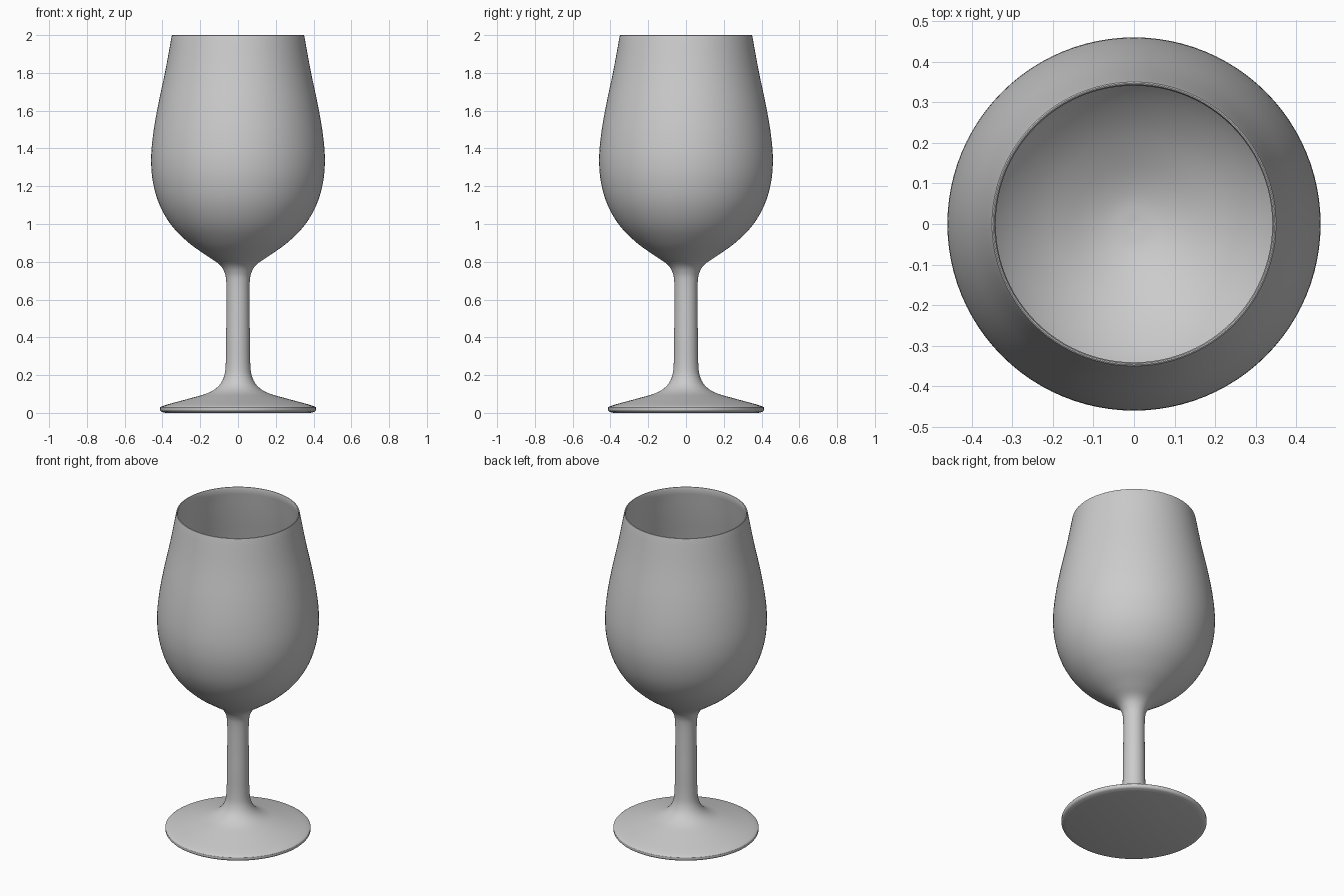
import bpy
import bmesh
import math
from mathutils import Vector

cube = bpy.data.objects.get("Cube")
if cube:
    bpy.data.objects.remove(cube, do_unlink=True)

SIDES = 96
STEPS = 5

glass = bpy.data.materials.new("pale_grey")
glass.use_nodes = True
colour = (0.6, 0.6, 0.6, 1)
glass.diffuse_color = colour
glass.node_tree.nodes["Principled BSDF"].inputs["Base Color"].default_value = colour


def smooth_curve(points):
    """Smooth curve through (radius, height) points."""
    pts = [Vector(p) for p in points]
    pts = [2 * pts[0] - pts[1]] + pts + [2 * pts[-1] - pts[-2]]
    result = []
    for a, b, c, d in zip(pts, pts[1:], pts[2:], pts[3:]):
        for i in range(STEPS):
            t = i / STEPS
            result.append(0.5 * (2 * b + (c - a) * t + (2 * a - 5 * b + 4 * c - d) * t * t
                                 + (3 * b - a - 3 * c + d) * t ** 3))
    return result + [pts[-2]]


def lathe(name, profile):
    """Spin a profile around the vertical axis."""
    bm = bmesh.new()
    verts = [bm.verts.new((max(p[0], 0), 0, p[1])) for p in profile]
    edges = [bm.edges.new(pair) for pair in zip(verts, verts[1:])]
    bmesh.ops.spin(bm, geom=verts + edges, axis=(0, 0, 1), cent=(0, 0, 0),
                   angle=math.tau, steps=SIDES)
    bmesh.ops.remove_doubles(bm, verts=bm.verts, dist=0.0001)
    bmesh.ops.recalc_face_normals(bm, faces=bm.faces)
    mesh = bpy.data.meshes.new(name)
    bm.to_mesh(mesh)
    bm.free()
    mesh.materials.append(glass)
    obj = bpy.data.objects.new(name, mesh)
    bpy.context.collection.objects.link(obj)
    bpy.ops.object.select_all(action="DESELECT")
    obj.select_set(True)
    bpy.context.view_layer.objects.active = obj
    bpy.ops.object.shade_smooth_by_angle(angle=math.radians(40))
    return obj


# Foot rim, sloping foot, stem and outer bowl
outer = smooth_curve([
    (0.385, 0), (0.407, 0.008), (0.412, 0.022), (0.395, 0.038), (0.25, 0.078),
    (0.16, 0.105), (0.105, 0.14), (0.075, 0.19), (0.065, 0.26), (0.063, 0.4),
    (0.061, 0.55), (0.062, 0.69), (0.072, 0.745), (0.1, 0.787), (0.165, 0.832),
    (0.26, 0.9), (0.35, 0.99), (0.415, 1.1), (0.45, 1.22), (0.46, 1.34),
    (0.45, 1.47), (0.425, 1.62), (0.385, 1.81), (0.352, 1.99)])

# Inner bowl, from lip to centre
inner = smooth_curve([
    (0.341, 1.99), (0.373, 1.81), (0.412, 1.62), (0.437, 1.47), (0.447, 1.34),
    (0.437, 1.22), (0.402, 1.105), (0.338, 1.0), (0.25, 0.912), (0.15, 0.846),
    (0.07, 0.812), (0, 0.803)])

lip = [(0.35, 1.998), (0.347, 2), (0.344, 1.999)]
lathe("wine_glass", [(0, 0)] + outer + lip + inner)
